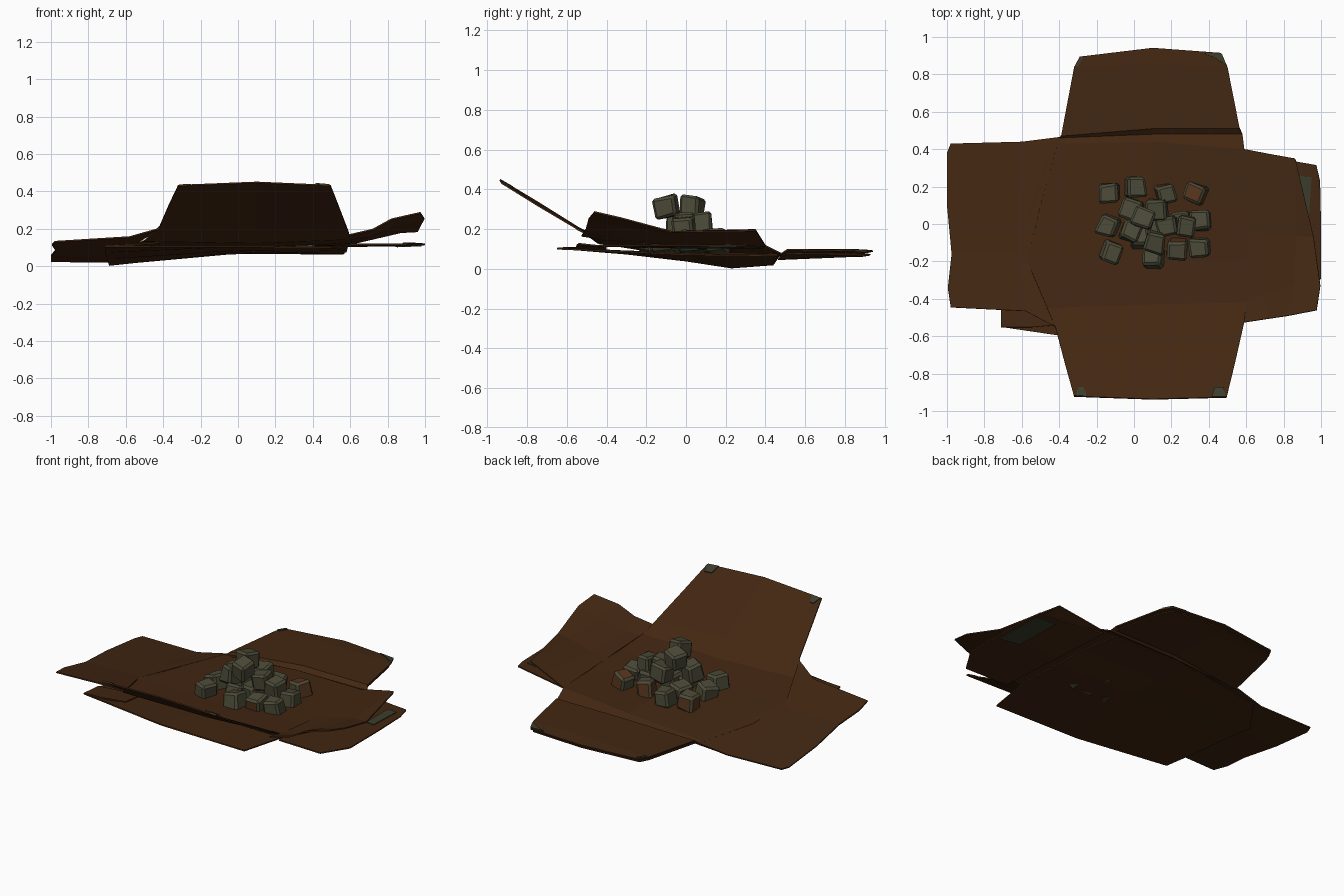
import bpy, bmesh, math, random
from mathutils import Euler, Vector

random.seed(7)


def material(name, rgb):
    m = bpy.data.materials.new(name)
    m.diffuse_color = (*rgb, 1)
    return m


HIDE = material("dark brown hide", (0.055, 0.020, 0.006))
STONE = material("grey green stone", (0.072, 0.070, 0.040))
RUST = material("rust brown stone", (0.095, 0.036, 0.012))
PATCH = material("dull green patch", (0.043, 0.046, 0.025))


def sheet(name, rows, mat=HIDE, thick=0.008):
    """Thin folded sheet from rows of points, always facing up."""
    bm = bmesh.new()
    grid = [[bm.verts.new(p) for p in row] for row in rows]
    for a, b in zip(grid, grid[1:]):
        for i in range(len(a) - 1):
            bm.faces.new((a[i], a[i + 1], b[i + 1], b[i]))
    bm.normal_update()
    if sum(f.normal.z for f in bm.faces) < 0:
        bmesh.ops.reverse_faces(bm, faces=bm.faces[:])
    me = bpy.data.meshes.new(name)
    bm.to_mesh(me)
    bm.free()
    me.materials.append(mat)
    ob = bpy.data.objects.new(name, me)
    bpy.context.collection.objects.link(ob)
    mod = ob.modifiers.new("thickness", 'SOLIDIFY')
    mod.thickness = thick
    mod.offset = -1
    return ob


# Middle of the spread-out hide, with a crease near the back
sheet("hide_middle", [
    [(-.42, -.55, .215), (.1, -.54, .21), (.59, -.52, .19)],
    [(-.50, -.45, .14), (.1, -.43, .13), (.60, -.42, .15)],
    [(-.57, -.20, .11), (.1, -.20, .11), (.61, -.20, .13)],
    [(-.55, .10, .08), (.1, .10, .105), (.61, .10, .12)],
    [(-.43, .43, .06), (.1, .44, .10), (.59, .40, .12)],
    [(-.40, .46, .06), (.1, .48, .075), (.58, .48, .08)],
    [(-.39, .47, .07), (.1, .51, .10), (.565, .51, .10)],
])

# Front flap, raised
sheet("front_flap", [
    [(-.42, -.55, .215), (.1, -.54, .21), (.59, -.52, .19)],
    [(-.37, -.74, .33), (.1, -.74, .335), (.54, -.74, .32)],
    [(-.32, -.92, .435), (.1, -.935, .452), (.495, -.925, .435)],
])

# Back flap in two flat layers
for name, dz, k in (("back_flap", 0, 1), ("back_flap_under", -.018, .985)):
    sheet(name, [[(x * k, y * k, z + dz) for x, y, z in row] for row in [
        [(-.39, .47, .07), (.1, .51, .10), (.565, .51, .10)],
        [(-.32, .84, .085), (.1, .85, .10), (.50, .84, .095)],
        [(-.29, .895, .085), (.1, .942, .093), (.465, .915, .088)],
    ]])

# Left flap, sagging at the back
sheet("left_flap", [
    [(-.40, .465, .06), (-.50, .1, .085), (-.57, -.2, .11), (-.42, -.55, .205)],
    [(-.60, .44, .025), (-.62, .1, .07), (-.62, -.15, .10), (-.58, -.465, .16)],
    [(-.98, .43, .03), (-.99, .1, .06), (-.97, -.16, .09), (-.98, -.445, .135)],
    [(-1.0, .38, .03), (-1.0, .1, .06), (-.975, -.16, .09), (-.995, -.34, .12)],
])

# Right flap: twisted upper layer and flat lower layer
sheet("right_flap_upper", [
    [(.59, .40, .12), (.61, -.05, .125), (.60, -.40, .15), (.59, -.525, .17)],
    [(.72, .375, .16), (.72, -.05, .15), (.69, -.38, .16), (.72, -.505, .20)],
    [(.86, .35, .20), (.87, -.06, .185), (.85, -.33, .22), (.82, -.49, .255)],
    [(.865, .34, .195), (.96, -.07, .19), (.995, -.33, .26), (.975, -.46, .29)],
])
sheet("right_flap_lower", [
    [(.56, .39, .11), (.58, 0, .11), (.60, -.44, .12)],
    [(.86, .335, .12), (.88, 0, .115), (.90, -.45, .12)],
    [(.975, .315, .125), (1.0, 0, .12), (1.0, -.29, .12)],
    [(.995, .23, .12), (1.0, 0, .12), (1.0, -.28, .12)],
])

# Lower layer beneath the middle
sheet("hide_under_layer", [
    [(-.55, .43, .025), (0, .46, .075), (.53, .46, .07)],
    [(-.69, .23, .010), (0, .22, .083), (.57, .22, .072)],
    [(-.70, 0, .045), (0, 0, .083), (.57, 0, .075)],
    [(-.71, -.30, .08), (0, -.30, .092), (.57, -.30, .09)],
    [(-.71, -.55, .11), (-.1, -.64, .108), (.50, -.65, .105)],
])
sheet("corner_tab", [
    [(-.71, -.552, .112), (-.55, -.552, .12), (-.42, -.54, .13)],
    [(-.71, -.40, .10), (-.55, -.40, .11), (-.42, -.40, .115)],
])

# Worn patches on the flap corners and the right edge
sheet("patch_front_left", [
    [(-.315, -.915, .437), (-.25, -.92, .440)],
    [(-.295, -.872, .414), (-.27, -.872, .415)]], PATCH, .006)
sheet("patch_front_right", [
    [(.415, -.923, .445), (.49, -.922, .439)],
    [(.43, -.872, .416), (.48, -.872, .412)]], PATCH, .006)
sheet("patch_back_right", [
    [(.37, .915, .098), (.47, .91, .094)],
    [(.43, .89, .098), (.495, .85, .098)]], PATCH, .006)
sheet("patch_back_left", [
    [(-.285, .89, .093), (-.27, .89, .093)],
    [(-.315, .845, .092), (-.30, .84, .093)]], PATCH, .006)
sheet("patch_right_top", [
    [(.885, .26, .127), (.95, .25, .127)],
    [(.88, .05, .122), (.935, .04, .123)]], PATCH, .006)
sheet("patch_right_below", [
    [(.84, .29, .109), (.97, .28, .112)],
    [(.85, -.02, .105), (.98, -.05, .110)]], PATCH, .004)


def stone(x, y, z, rust):
    """Chipped cube with bevelled corners and a random tilt."""
    bm = bmesh.new()
    bmesh.ops.create_cube(bm, size=.104)
    for v in bm.verts:
        v.co += Vector([random.uniform(-.009, .009) for _ in range(3)])
    bmesh.ops.bevel(bm, geom=bm.edges[:], offset=.013, segments=1, affect='EDGES')
    if rust:
        for f in bm.faces:
            if f.calc_area() > .003 and random.random() < .65:
                f.material_index = 1
    me = bpy.data.meshes.new("stone")
    bm.to_mesh(me)
    bm.free()
    me.materials.append(STONE)
    me.materials.append(RUST)
    ob = bpy.data.objects.new("stone", me)
    ob.location = (x, y, z)
    ob.rotation_euler = Euler((random.uniform(-.22, .22), random.uniform(-.22, .22),
                               random.uniform(-.4, .4)))
    bpy.context.collection.objects.link(ob)


# Heap of stones: bottom layer, middle layer, top pair
bottom = [(-.13, .165, 1), (.01, .20, 0), (.17, .16, 1), (.33, .165, 1),
          (-.135, -.01, 0), (-.02, .08, 0), (.23, -.14, 1), (.35, .02, 0),
          (-.12, -.15, 0), (.10, -.18, 0), (.355, -.13, 0), (.04, -.07, 0),
          (.12, -.02, 0), (.25, .01, 0)]
middle = [(-.015, -.04, 0), (.12, .08, 0), (.18, -.01, 0), (.28, -.01, 0)]
top = [(.11, -.10, 0), (.05, .03, 0)]
for layer, z in ((bottom, .138), (middle, .222), (top, .312)):
    for x, y, rust in layer:
        stone(x, y, z - (.02 if x > .25 and z > .2 else 0), rust)
